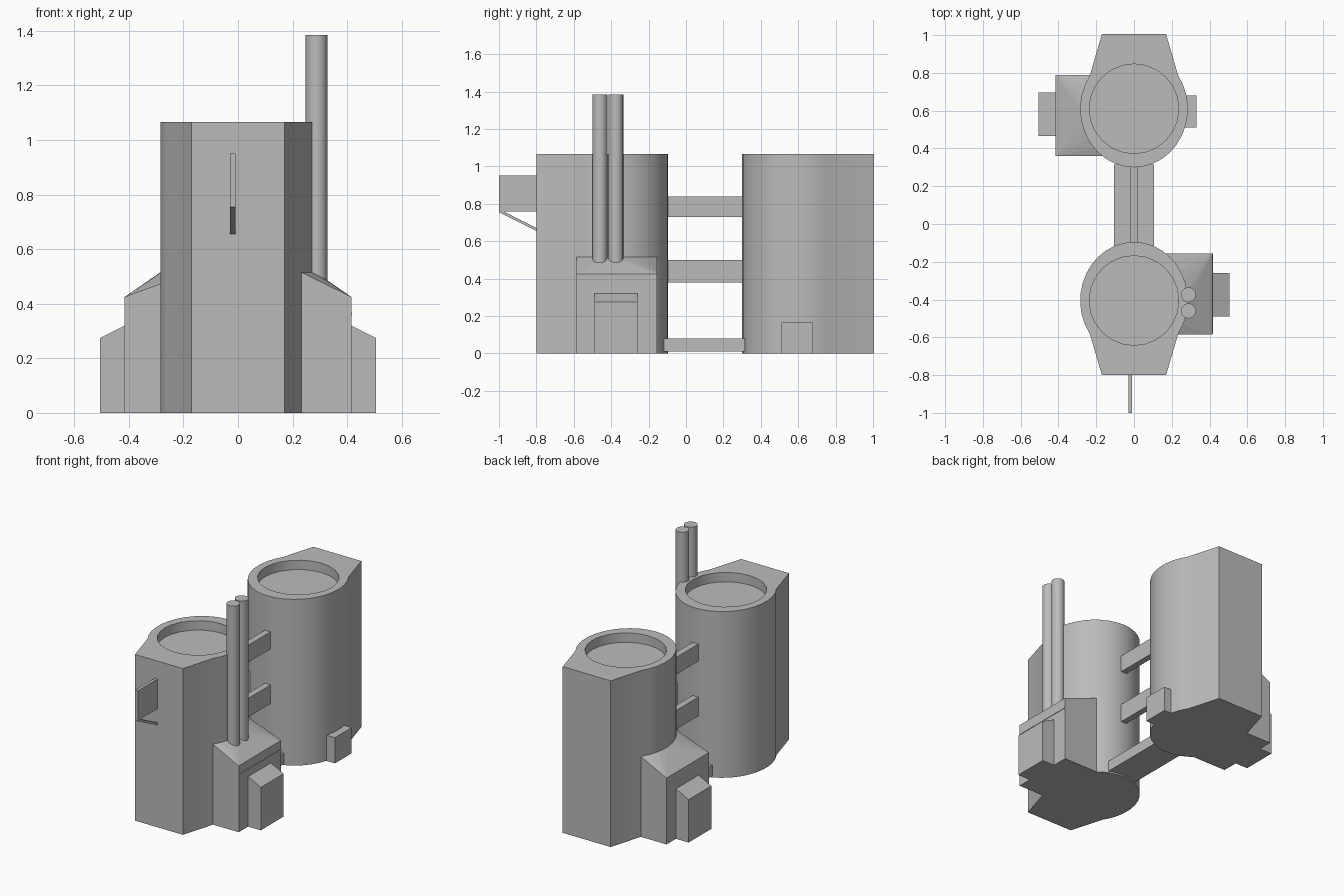
import bpy, bmesh
from math import sin, cos, pi, radians
from mathutils import Vector

old = bpy.data.objects.get("Cube")
if old:
    bpy.data.objects.remove(old, do_unlink=True)

GREY = (0.5, 0.5, 0.5, 1)
grey = bpy.data.materials.new("plain_grey")
grey.use_nodes = True
grey.diffuse_color = GREY
grey.node_tree.nodes["Principled BSDF"].inputs["Base Color"].default_value = GREY

RX, RY, HEIGHT = 0.285, 0.31, 1.065


def finish(name, bm, loc=(0, 0, 0), turn=0, smooth=False):
    bmesh.ops.recalc_face_normals(bm, faces=bm.faces)
    mesh = bpy.data.meshes.new(name)
    bm.to_mesh(mesh)
    bm.free()
    mesh.materials.append(grey)
    ob = bpy.data.objects.new(name, mesh)
    bpy.context.collection.objects.link(ob)
    ob.location = loc
    ob.rotation_euler.z = turn
    bpy.ops.object.select_all(action='DESELECT')
    bpy.context.view_layer.objects.active = ob
    ob.select_set(True)
    if smooth:
        bpy.ops.object.shade_smooth_by_angle(angle=radians(30))
    return ob


def prism(name, points, offset, **kw):
    """Extrude a flat outline along an offset."""
    bm = bmesh.new()
    face = bm.faces.new([bm.verts.new(p) for p in points])
    ext = bmesh.ops.extrude_face_region(bm, geom=[face], use_keep_orig=True)
    verts = [g for g in ext["geom"] if isinstance(g, bmesh.types.BMVert)]
    bmesh.ops.translate(bm, verts=verts, vec=offset)
    return finish(name, bm, **kw)


def box(name, x, y, z, **kw):
    base = [(x[0], y[0], z[0]), (x[1], y[0], z[0]),
            (x[1], y[1], z[0]), (x[0], y[1], z[0])]
    return prism(name, base, (0, 0, z[1] - z[0]), **kw)


def cylinder(name, r, z, sides, loc, **kw):
    ring = [(r * cos(2 * pi * i / sides), r * sin(2 * pi * i / sides), z[0])
            for i in range(sides)]
    return prism(name, ring, (0, 0, z[1] - z[0]), loc=loc, **kw)


def arc(start, end, steps, z):
    angles = [radians(start + (end - start) * i / steps) for i in range(steps + 1)]
    return [(RX * cos(a), RY * sin(a), z) for a in angles]


def tower(prefix, cy, turn):
    place = dict(loc=(0, cy, 0), turn=turn)

    # Rounded body with a tapered, flat outer end and a recessed top
    outline = arc(-35, 215, 24, 0) + [(-0.17, -0.395, 0), (0.17, -0.395, 0)]
    body = prism(prefix + "_tower", outline, (0, 0, HEIGHT), **place)
    cutter = cylinder("recess_cutter", 0.237, (HEIGHT - 0.06, HEIGHT + 0.1), 24, (0, cy, 0))
    cutter.hide_render = True
    mod = body.modifiers.new("recess", 'BOOLEAN')
    mod.operation, mod.solver, mod.object = 'DIFFERENCE', 'EXACT', cutter
    bpy.ops.object.select_all(action='DESELECT')
    bpy.context.view_layer.objects.active = body
    body.select_set(True)
    bpy.ops.object.modifier_apply(modifier=mod.name)
    bpy.data.objects.remove(cutter, do_unlink=True)
    bpy.ops.object.shade_smooth_by_angle(angle=radians(30))

    # Side housing whose roof slopes away from the curved wall
    bm = bmesh.new()
    corners = [(0.415, y, z) for y in (-0.18, 0.25) for z in (0, 0.425)]
    for p in arc(-35.5, 53.7, 8, 0) + arc(-35.5, 53.7, 8, 0.515) + corners:
        bm.verts.new(p)
    bmesh.ops.convex_hull(bm, input=bm.verts)
    finish(prefix + "_side_housing", bm, **place)

    # Smaller sloped annex on the housing
    profile = [(0.40, -0.085, 0), (0.505, -0.085, 0), (0.505, -0.085, 0.275),
               (0.415, -0.085, 0.32), (0.40, -0.085, 0.32)]
    prism(prefix + "_annex", profile, (0, 0.23, 0), **place)


tower("front", -0.405, 0)
tower("back", 0.61, pi)

# Thin seam on the front housing
box("housing_seam", (0.41, 0.418), (-0.58, -0.157), (0.355, 0.37))

# Pair of chimney pipes
for i, y in enumerate((-0.46, -0.375)):
    cylinder(f"chimney_pipe_{i + 1}", 0.04, (0.46, 1.385), 16, (0.288, y, 0), smooth=True)

# Small block at the foot of the back tower
box("foot_block", (0.2, 0.33), (0.51, 0.68), (0, 0.165))

# Links between the towers
box("upper_beam", (-0.02, 0.02), (-0.11, 0.32), (0.73, 0.84))
box("middle_beam", (-0.02, 0.02), (-0.11, 0.32), (0.38, 0.50))
box("floor_walkway", (-0.105, 0.105), (-0.12, 0.315), (0.01, 0.08))

# Hanging panel and its diagonal strut
box("hanging_panel", (-0.03, -0.01), (-1.0, -0.79), (0.76, 0.95))
strut = [(-0.03, -1.0, 0.762), (-0.03, -0.98, 0.762),
         (-0.03, -0.795, 0.668), (-0.03, -0.795, 0.652), (-0.03, -1.0, 0.755)]
prism("panel_strut", strut, (0.02, 0, 0))
